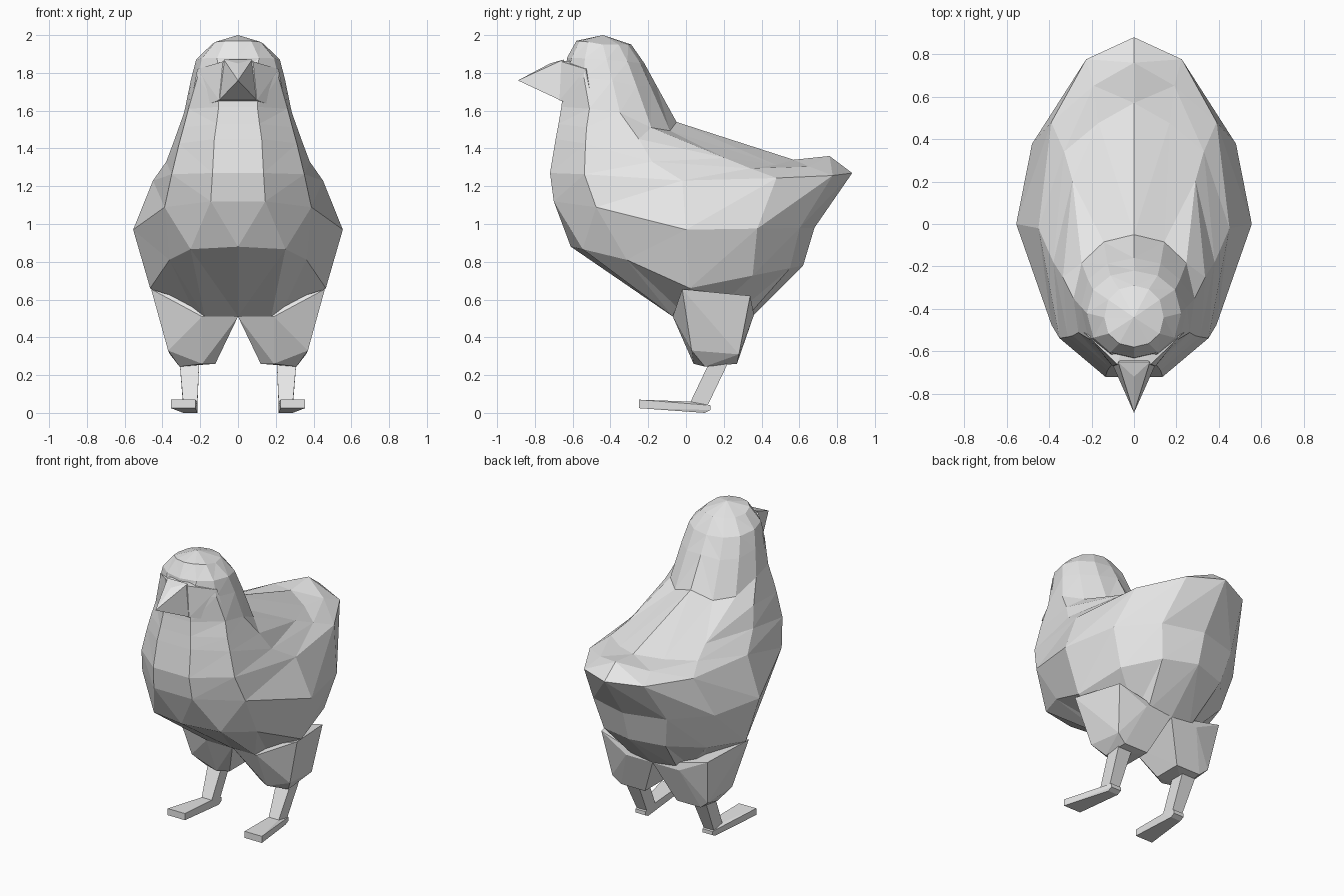
import bpy, bmesh, math

if "Cube" in bpy.data.objects:
    bpy.data.objects.remove(bpy.data.objects["Cube"])

grey = bpy.data.materials.new("light_grey")
grey.diffuse_color = (0.8, 0.8, 0.8, 1)
grey.use_nodes = True
grey.node_tree.nodes["Principled BSDF"].inputs["Base Color"].default_value = grey.diffuse_color


def finish(name, bm):
    """Turn a bmesh into a flat-shaded object."""
    bmesh.ops.recalc_face_normals(bm, faces=bm.faces)
    mesh = bpy.data.meshes.new(name)
    bm.to_mesh(mesh)
    bm.free()
    mesh.materials.append(grey)
    obj = bpy.data.objects.new(name, mesh)
    bpy.context.collection.objects.link(obj)
    return obj


def hull(name, points):
    """Faceted solid wrapped around a few corner points."""
    bm = bmesh.new()
    for p in points:
        bm.verts.new(p)
    out = bmesh.ops.convex_hull(bm, input=bm.verts)
    loose = {g for g in out["geom_interior"] + out["geom_unused"]
             if isinstance(g, bmesh.types.BMVert) and g.is_valid}
    bmesh.ops.delete(bm, geom=list(loose), context='VERTS')
    return finish(name, bm)


def flip(points, s):
    return [(s * x, y, z) for x, y, z in points]


# Body, neck and head: a loft of tilted rings
# front (y, z), side (half width, y, z), back (y, z), sag of the back corners,
# two front corners as fractions of (half width, depth)
ROUND = ((0.5, 0.88), (0.86, 0.55))
BOXY = ((0.8, 1.0), (1.0, 0.6))
RINGS = [
    ((-0.07, 0.51), (0.22, 0.12, 0.51), (0.36, 0.52), 0, BOXY),
    ((-0.61, 0.88), (0.465, 0.02, 0.66), (0.62, 0.78), 0, ((0.54, 0.9), (0.78, 0.53))),
    ((-0.70, 1.12), (0.555, 0.00, 0.97), (0.68, 0.98), 0, ((0.26, 1), (0.70, 0.68))),
    ((-0.72, 1.27), (0.45, -0.02, 1.23), (0.88, 1.27), 0.01, ((0.3, 1), (0.78, 0.74))),
    ((-0.69, 1.45), (0.38, -0.18, 1.33), (0.76, 1.36), 0.06, ((0.33, 1), (0.82, 0.69))),
    ((-0.675, 1.53), (0.335, -0.25, 1.45), (0.57, 1.34), 0.045, ((0.34, 1), (0.86, 0.65))),
    ((-0.66, 1.62), (0.285, -0.35, 1.59), (-0.05, 1.54), 0.06, ((0.36, 1), (0.92, 0.52))),
    ((-0.64, 1.78), (0.25, -0.39, 1.76), (-0.16, 1.74), 0.02, ((0.4, 1), (0.86, 0.6))),
    ((-0.63, 1.88), (0.222, -0.42, 1.87), (-0.22, 1.85), 0, ROUND),
    ((-0.58, 1.97), (0.14, -0.44, 1.95), (-0.29, 1.95), 0, ROUND),
]
SIDES = 12
bm = bmesh.new()
loops = []
for front, (w, ys, zs), back, sag, corners in RINGS:
    half = [(0, *front)]
    for fx, k in corners:
        half.append((w * fx, ys + (front[0] - ys) * k, zs + (front[1] - zs) * k ** 0.6))
    half.append((w, ys, zs))
    for deg in (30, 60):
        a = math.radians(deg)
        k = math.sin(a) ** 0.85
        wide = math.cos(a) ** (0.4 if corners is BOXY else 1)
        half.append((w * wide, ys + (back[0] - ys) * k,
                     zs + (back[1] - zs) * k - sag * 0.87))
    half.append((0, *back))
    loops.append([bm.verts.new(p) for p in half + flip(half[5:0:-1], -1)])
for low, high in zip(loops, loops[1:]):
    for i in range(SIDES):
        j = (i + 1) % SIDES
        # mirror the diagonal so both halves match
        a, b, c, d = low[i], low[j], high[j], high[i]
        tris = [(a, b, c), (a, c, d)] if i < SIDES // 2 else [(a, b, d), (b, c, d)]
        for tri in tris:
            bm.faces.new(tri)
bm.faces.new(loops[0])
crown = bm.verts.new((0, -0.44, 2.0))
for i in range(SIDES):
    bm.faces.new((loops[-1][i], loops[-1][(i + 1) % SIDES], crown))
finish("body", bm)

# Face mask overhanging the throat, and the pointed beak
cheek = [(0.08, -0.66, 1.86), (0.10, -0.67, 1.655),
         (0.26, -0.49, 1.60), (0.215, -0.53, 1.82)]
hull("face", [(0, -0.45, 1.88), (0, -0.4, 1.65)] + cheek + flip(cheek, -1))
base = [(0.075, -0.65, 1.87), (0.10, -0.665, 1.655)]
hull("beak", [(0, -0.89, 1.76), (0, -0.72, 1.85), (0, -0.6, 1.8)]
     + base + flip(base, -1))

# Legs: thigh, slanted shank and one flat foot per side
THIGH = [(0.46, -0.02, 0.655), (0.40, 0.34, 0.62), (0.19, -0.07, 0.51),
         (0, -0.06, 0.51), (0, 0.36, 0.52), (0.2, 0.36, 0.52),
         (0.37, 0.03, 0.33), (0.36, 0.28, 0.31), (0.31, 0.10, 0.245),
         (0.19, 0.04, 0.26), (0.12, 0.08, 0.26), (0.12, 0.27, 0.26),
         (0.30, 0.27, 0.26)]
SHANK = [(x, y, z) for x in (0.205, 0.31) for y, z in ((0.13, 0.28), (0.23, 0.28))]
SHANK += [(x, y, z) for x in (0.215, 0.29) for y, z in ((0.02, 0.05), (0.11, 0.03))]
FOOT = [(x, -0.25, z) for x in (0.225, 0.355) for z in (0.025, 0.07)]
FOOT += [(x, y, z) for x in (0.215, 0.29)
         for y, z in ((0.02, 0.06), (0.13, 0.04), (0.13, 0.015), (0.10, 0))]
for side, s in (("right", 1), ("left", -1)):
    hull(side + "_thigh", flip(THIGH, s))
    hull(side + "_shank", flip(SHANK, s))
    hull(side + "_foot", flip(FOOT, s))
